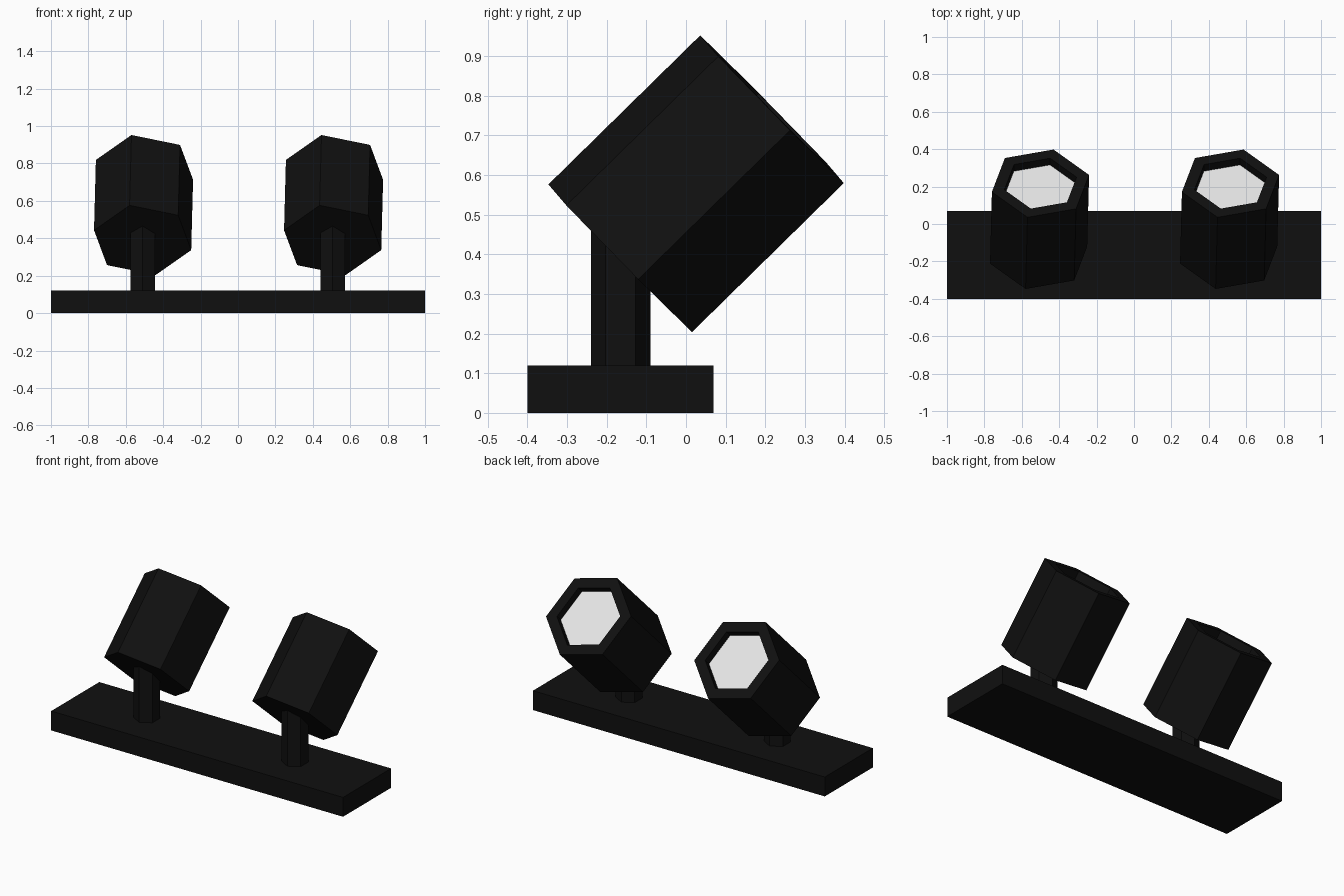
import bpy, bmesh, math
from mathutils import Vector

if "Cube" in bpy.data.objects:
    bpy.data.objects.remove(bpy.data.objects["Cube"])


def material(name, value):
    m = bpy.data.materials.new(name)
    m.diffuse_color = (value, value, value, 1)
    m.use_nodes = True
    m.node_tree.nodes["Principled BSDF"].inputs["Base Color"].default_value = m.diffuse_color
    return m


black = material("matte black", 0.005)
white = material("lamp white", 0.8)


def make_object(name, bm, mats):
    bmesh.ops.recalc_face_normals(bm, faces=bm.faces[:])
    me = bpy.data.meshes.new(name)
    bm.to_mesh(me)
    bm.free()
    for m in mats:
        me.materials.append(m)
    ob = bpy.data.objects.new(name, me)
    bpy.context.collection.objects.link(ob)
    return ob


def hex_rings(bm, rings, u, v, phase):
    """Bridge six-sided rings given as (centre, radius); returns the last cap."""
    loops = []
    for centre, r in rings:
        angles = [math.radians(phase + 60 * i) for i in range(6)]
        loops.append([bm.verts.new(centre + r * (math.cos(a) * u + math.sin(a) * v))
                      for a in angles])
    for a, b in zip(loops, loops[1:]):
        for i in range(6):
            j = (i + 1) % 6
            bm.faces.new((a[i], a[j], b[j], b[i]))
    bm.faces.new(loops[0][::-1])
    return bm.faces.new(loops[-1])


# Base plate
bm = bmesh.new()
bmesh.ops.create_cube(bm, size=1)
for vert in bm.verts:
    vert.co = Vector((vert.co.x * 2, vert.co.y * 0.47 - 0.165, vert.co.z * 0.12 + 0.06))
make_object("base_plate", bm, [black])

# Tilted lamp direction and its cross-section axes
axis = Vector((0.01, 0.383, 0.376))
length = axis.length
axis.normalize()
side = (Vector((1, 0, 0)) - axis * axis.x).normalized()
up = side.cross(axis).normalized()
if up.z < 0:
    up = -up

for label, x in (("left", -0.51), ("right", 0.506)):
    # Post, with its top buried in the lamp head
    bm = bmesh.new()
    hex_rings(bm, [(Vector((x, -0.165, 0.12)), 0.075), (Vector((x, -0.165, 0.48)), 0.075)],
              Vector((1, 0, 0)), Vector((0, 1, 0)), 30)
    make_object(label + "_post", bm, [black])

    # Lamp head: hexagonal can with a recessed white lens
    bm = bmesh.new()
    back = Vector((x, -0.166, 0.39))
    front = back + axis * length
    lens = hex_rings(bm, [(back, 0.269), (front, 0.269), (front, 0.2),
                          (front - axis * 0.05, 0.2)], side, up, 45)
    lens.material_index = 1
    make_object(label + "_lamp_head", bm, [black, white])
